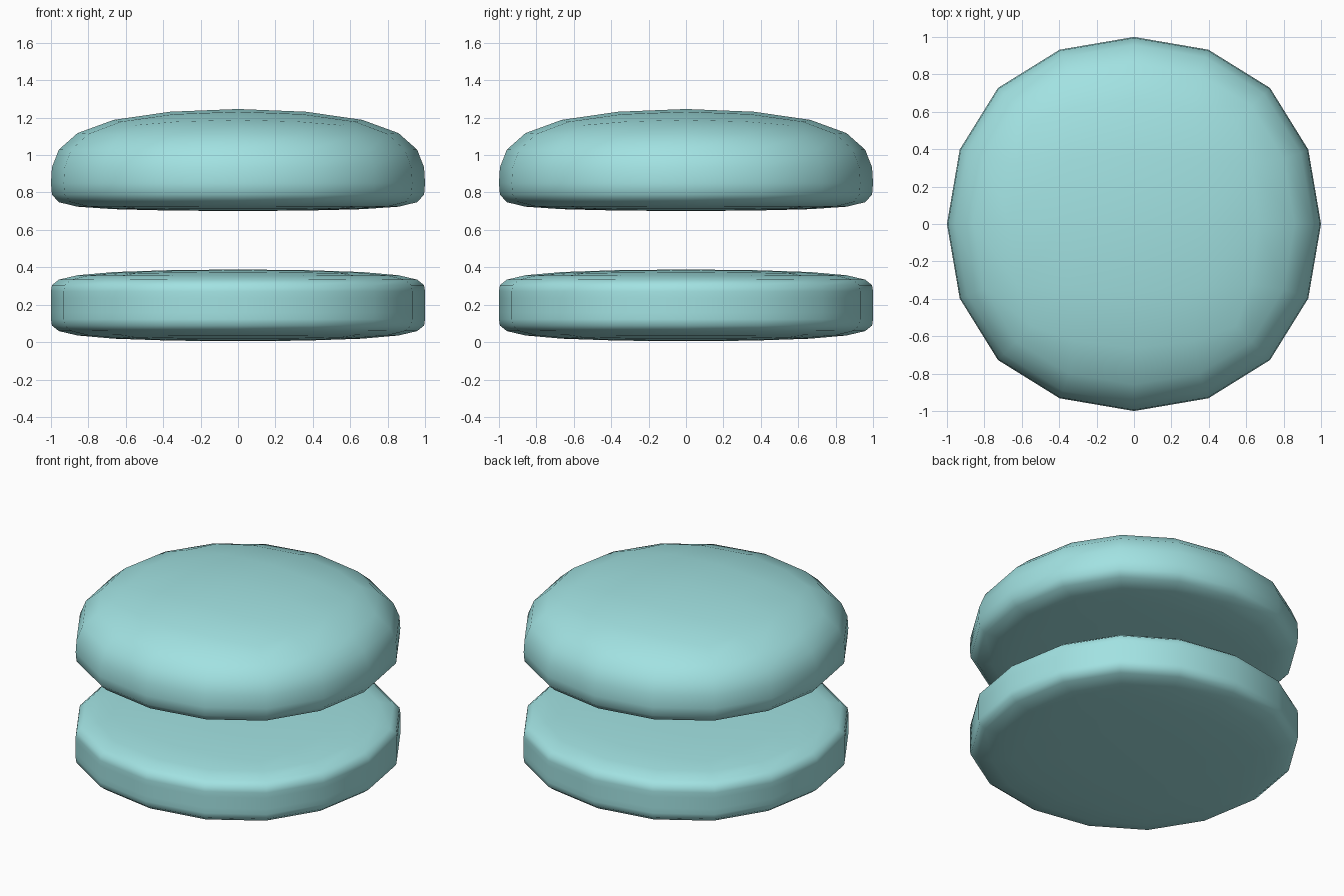
import bpy, bmesh

if "Cube" in bpy.data.objects:
    bpy.data.objects.remove(bpy.data.objects["Cube"])

mat = bpy.data.materials.new("pale_turquoise")
mat.diffuse_color = (0.36, 0.76, 0.76, 1)
mat.use_nodes = True
mat.node_tree.nodes["Principled BSDF"].inputs["Base Color"].default_value = mat.diffuse_color

HALF = 12 / 11  # cage half-width that subdivides to a radius of 1


def bun(name, heights):
    """Square box cage with support loops at the given heights, subdivided round."""
    bm = bmesh.new()
    rings = [[bm.verts.new((sx * HALF, sy * HALF, z))
              for sx, sy in ((-1, -1), (1, -1), (1, 1), (-1, 1))]
             for z in heights]
    for a, b in zip(rings, rings[1:]):
        for i in range(4):
            j = (i + 1) % 4
            bm.faces.new((a[i], a[j], b[j], b[i]))
    bm.faces.new(rings[0][::-1])
    bm.faces.new(rings[-1])
    for f in bm.faces:
        f.smooth = True
    mesh = bpy.data.meshes.new(name)
    bm.to_mesh(mesh)
    bm.free()
    mesh.materials.append(mat)
    obj = bpy.data.objects.new(name, mesh)
    bpy.context.collection.objects.link(obj)
    sub = obj.modifiers.new("round", 'SUBSURF')
    sub.levels = sub.render_levels = 2
    return obj


# flat lower half, with tight loops at both rims
bun("bottom_bun", (-0.005, 0.115, 0.278, 0.398))
# domed upper half, with a tight loop at the lower rim only
bun("top_bun", (0.694, 0.78, 1.287))
